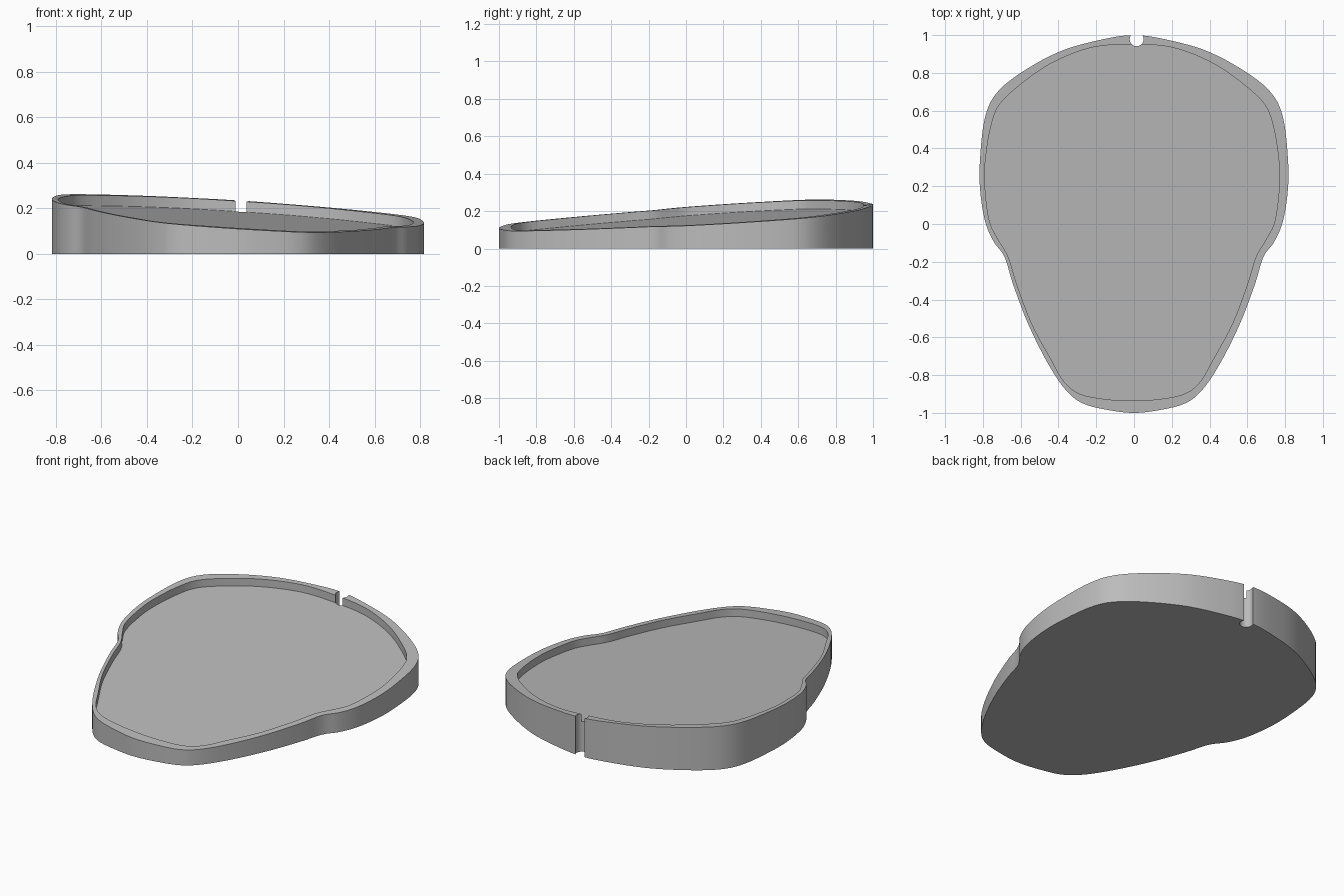
import bpy, bmesh
from mathutils import Vector

cube = bpy.data.objects.get("Cube")
if cube:
    bpy.data.objects.remove(cube, do_unlink=True)

STEPS = 5            # curve samples between neighbouring profile points
RECESS = 0.046       # depth of the floor below the rim

# Right half profiles from back to front
OUTER = [(0, 1), (.2, .97), (.4, .91), (.6, .8), (.73, .69), (.79, .56),
         (.815, .345), (.815, .185), (.79, .02), (.745, -.09), (.685, -.175),
         (.64, -.32), (.56, -.53), (.455, -.74), (.36, -.88), (.27, -.95),
         (.135, -.985), (0, -1)]
INNER = [(0, .95), (.21, .935), (.41, .86), (.57, .755), (.7, .635), (.75, .505),
         (.778, .32), (.778, .185), (.755, .015), (.71, -.08), (.655, -.175),
         (.61, -.32), (.53, -.53), (.43, -.715), (.36, -.835), (.275, -.9),
         (.135, -.928), (0, -.935)]


def smooth_loop(half, shift=0.0):
    """Mirror a half profile and run a closed smooth curve through it."""
    pts = [Vector(p) for p in half]
    pts += [Vector((-p.x, p.y)) for p in reversed(pts[1:-1])]
    count, result = len(pts), []
    for i in range(count):
        a, b, c, d = (pts[(i + k) % count] for k in (-1, 0, 1, 2))
        for s in range(STEPS):
            t = s / STEPS
            p = b + (c - a) * t / 2 + (2 * a - 5 * b + 4 * c - d) * t**2 / 2
            p += (3 * b - a - 3 * c + d) * t**3 / 2
            result.append(Vector((p.x + shift, p.y)))
    return result


def slope(p):
    """Height of the tilted rim plane."""
    return 0.172 - 0.064 * p.x + 0.0625 * p.y


def make_object(name, bm):
    bmesh.ops.recalc_face_normals(bm, faces=bm.faces)
    mesh = bpy.data.meshes.new(name)
    bm.to_mesh(mesh)
    bm.free()
    obj = bpy.data.objects.new(name, mesh)
    bpy.context.collection.objects.link(obj)
    return obj


# Tray: base, outer wall, rim, inner wall and sloping floor
outer, inner = smooth_loop(OUTER), smooth_loop(INNER, -0.01)
bm = bmesh.new()
rings = [
    [bm.verts.new((p.x, p.y, 0)) for p in outer],
    [bm.verts.new((p.x, p.y, slope(p))) for p in outer],
    [bm.verts.new((p.x, p.y, slope(p))) for p in inner],
    [bm.verts.new((p.x, p.y, slope(p) - RECESS)) for p in inner],
]
for low, high in zip(rings, rings[1:]):
    for i in range(len(low)):
        j = (i + 1) % len(low)
        bm.faces.new((low[i], low[j], high[j], high[i]))
bm.faces.new(rings[0])
bm.faces.new(rings[-1])
tray = make_object("tray", bm)

# Round notch through the back wall
bm = bmesh.new()
bmesh.ops.create_cone(bm, cap_ends=True, segments=32, radius1=0.037,
                      radius2=0.037, depth=1)
bmesh.ops.translate(bm, verts=bm.verts, vec=(0.014, 0.978, 0.1))
cutter = make_object("notch_cutter", bm)
cutter.hide_render = True

cut = tray.modifiers.new("notch", 'BOOLEAN')
cut.operation = 'DIFFERENCE'
cut.solver = 'EXACT'
cut.object = cutter
for obj in bpy.context.selected_objects:
    obj.select_set(False)
tray.select_set(True)
bpy.context.view_layer.objects.active = tray
bpy.ops.object.modifier_apply(modifier=cut.name)
bpy.data.objects.remove(cutter, do_unlink=True)
bpy.ops.object.shade_smooth_by_angle(angle=0.5)

# Single grey finish
grey = bpy.data.materials.new("grey")
grey.use_nodes = True
colour = (0.5, 0.5, 0.5, 1)
grey.diffuse_color = colour
grey.node_tree.nodes["Principled BSDF"].inputs["Base Color"].default_value = colour
tray.data.materials.clear()
tray.data.materials.append(grey)
